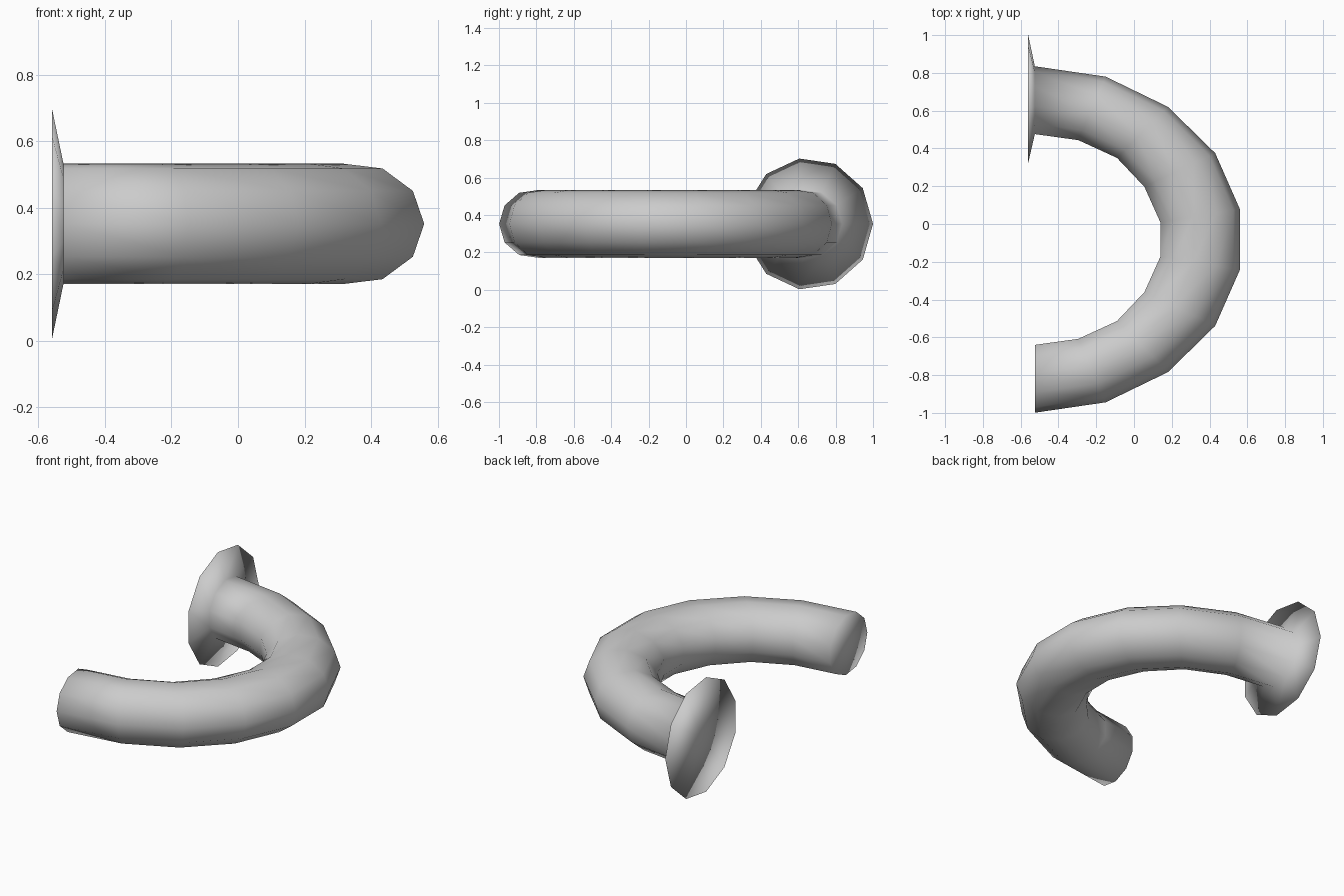
import bpy, bmesh, math
from mathutils import Vector

if "Cube" in bpy.data.objects:
    bpy.data.objects.remove(bpy.data.objects["Cube"])

SIDES = 11
ZC = 0.352            # height of the pipe's centre line
MIRROR_Y = -0.082     # symmetry line of the bend
INNER = math.cos(math.pi / SIDES)

# outer / inner points of the bend in plan view, flange side to the middle
half = [((-0.525, 0.835), (-0.525, 0.476)),
        ((-0.15, 0.78), (-0.295, 0.444)),
        ((0.18, 0.62), (-0.09, 0.35)),
        ((0.43, 0.375), (0.055, 0.197)),
        ((0.56, 0.08), (0.14, 0.008))]


def flip(p):
    return (p[0], 2 * MIRROR_Y - p[1])


stations = [(o, i, 0.183) for o, i in half]
stations += [(flip(o), flip(i), 0.183) for o, i in reversed(half)]
# wide flange rim in front of the first ring
stations.insert(0, ((-0.56, 1.0), (-0.56, 0.324), 0.353))

bm = bmesh.new()


def ring(outer, inner, rz):
    o, i = Vector((*outer, ZC)), Vector((*inner, ZC))
    r = (o - i).length / (1 + INNER)
    d = (o - i).normalized()
    c = o - d * r
    verts = []
    for k in range(SIDES):
        a = 2 * math.pi * k / SIDES
        verts.append(bm.verts.new(c + d * r * math.cos(a)
                                  + Vector((0, 0, rz * math.sin(a)))))
    return verts, c


def cap(verts, centre):
    m = bm.verts.new(centre)
    for k in range(SIDES):
        bm.faces.new((verts[k], verts[(k + 1) % SIDES], m))


# swept pipe with flared flange
rings = [ring(*s) for s in stations]
for (a, _), (b, _) in zip(rings, rings[1:]):
    for k in range(SIDES):
        n = (k + 1) % SIDES
        bm.faces.new((a[k], a[n], b[n], b[k]))

# flange back and free end
cap(*rings[0])
cap(*rings[-1])
bmesh.ops.recalc_face_normals(bm, faces=bm.faces)
for f in bm.faces:
    f.smooth = True

mesh = bpy.data.meshes.new("curved_pipe")
bm.to_mesh(mesh)
bm.free()
bpy.context.collection.objects.link(bpy.data.objects.new("curved_pipe", mesh))
